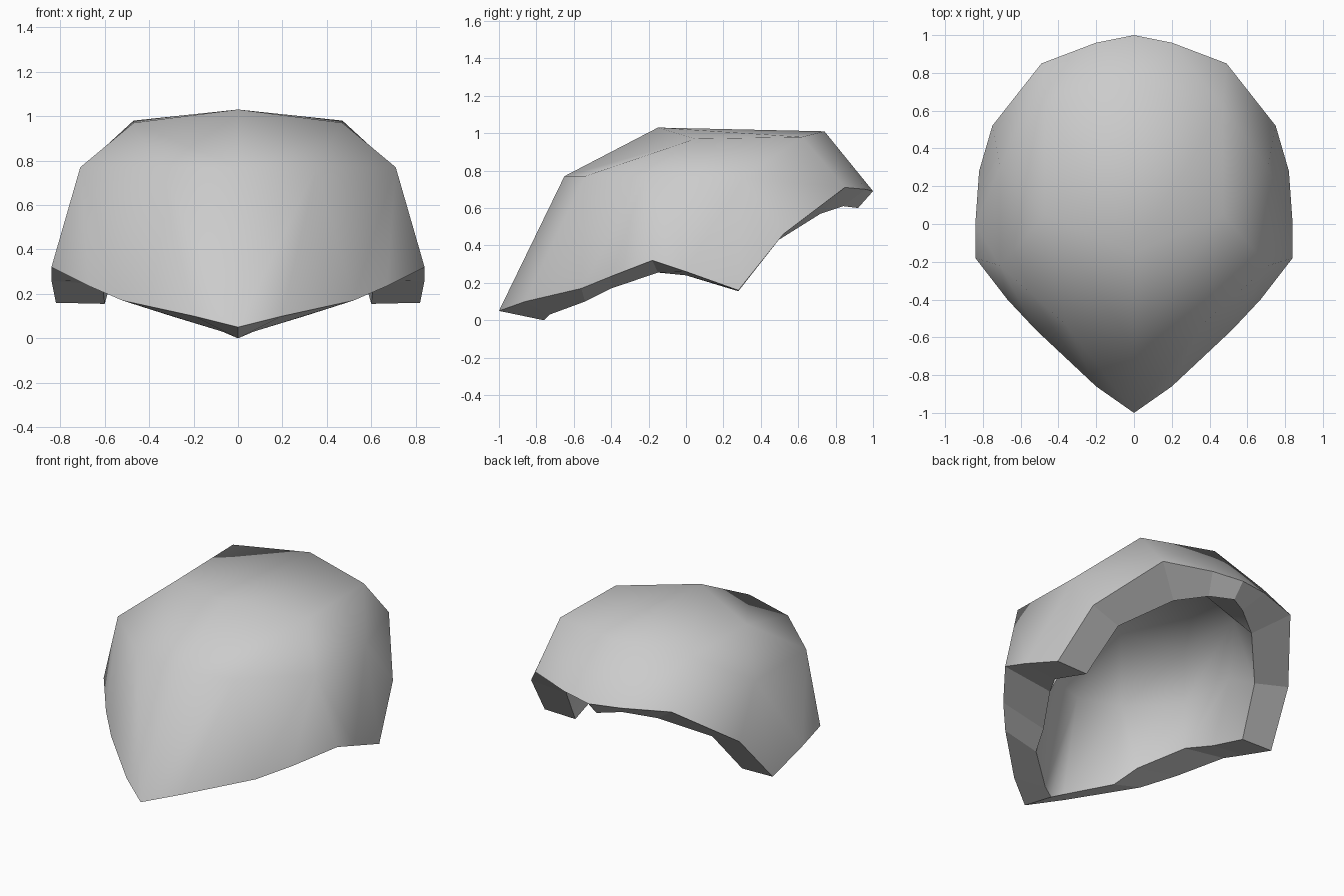
import bpy
import bmesh
from mathutils import Vector

cube = bpy.data.objects.get("Cube")
if cube:
    bpy.data.objects.remove(cube)


def make_material(name, colour):
    mat = bpy.data.materials.new(name)
    mat.use_nodes = True
    mat.diffuse_color = colour
    mat.node_tree.nodes["Principled BSDF"].inputs["Base Color"].default_value = colour
    return mat


# Lower rim of the left half, from the front tip to the back centre
RIM = "abcdefghijk"
outer_rim = [(0, -1, .05), (.2, -.86, .1), (.52, -.56, .17), (.67, -.4, .235),
             (.84, -.18, .32), (.84, 0, .26), (.82, .28, .16), (.75, .52, .46),
             (.49, .85, .71), (.2, .96, .7), (0, 1, .69)]
inner_rim = [(0, -.76, 0), (.07, -.73, .03), (.3, -.54, .1), (.36, -.4, .17),
             (.52, -.15, .255), (.61, 0, .24), (.6, .28, .155), (.525, .48, .42),
             (.3, .72, .57), (.13, .84, .61), (0, .92, .6)]

# Crown points: P, Q, U on the centre ridge, the rest on the left side
crown = {"P": (0, -.65, .77), "Q": (0, -.15, 1.03), "U": (0, .74, 1.01),
         "B": (.355, -.54, .77), "A": (.71, -.22, .77), "S": (.71, .3, .76),
         "T": (.47, .05, .97), "V": (.47, .62, .98)}

# Panels shared by the outside and the lining, each letter a corner
PANELS = "abBP bcB cdAB deA PBTQ BAT QTVU TASV AefS Sfg Sgh ShiV VijU Ujk".split()


def add_skin(bm, rim, top, flip):
    points = dict(zip(RIM, rim)) | top
    verts = {key: bm.verts.new(Vector(co)) for key, co in points.items()}
    for panel in PANELS:
        corners = [verts[key] for key in panel]
        face = bm.faces.new(corners[::-1] if flip else corners)
        face.smooth = True
    return [verts[key] for key in RIM]


bm = bmesh.new()

# Outer skin and the hollow lining
lining_top = {k: (x * .75, y * .8, z - .2) for k, (x, y, z) in crown.items()}
outer = add_skin(bm, outer_rim, crown, False)
inner = add_skin(bm, inner_rim, lining_top, True)

# Flat thick rim joining the two, with crisp borders
for i in range(len(RIM) - 1):
    face = bm.faces.new((outer[i + 1], outer[i], inner[i], inner[i + 1]))
    for edge in face.edges:
        edge.smooth = False

mesh = bpy.data.meshes.new("curved_shell")
bm.to_mesh(mesh)
bm.free()
mesh.materials.append(make_material("light_grey", (.6, .6, .6, 1)))

shell = bpy.data.objects.new("curved_shell", mesh)
bpy.context.collection.objects.link(shell)

# Right half
mirror = shell.modifiers.new("mirror", "MIRROR")
mirror.use_axis[0] = True
mirror.use_clip = True
mirror.merge_threshold = .001
